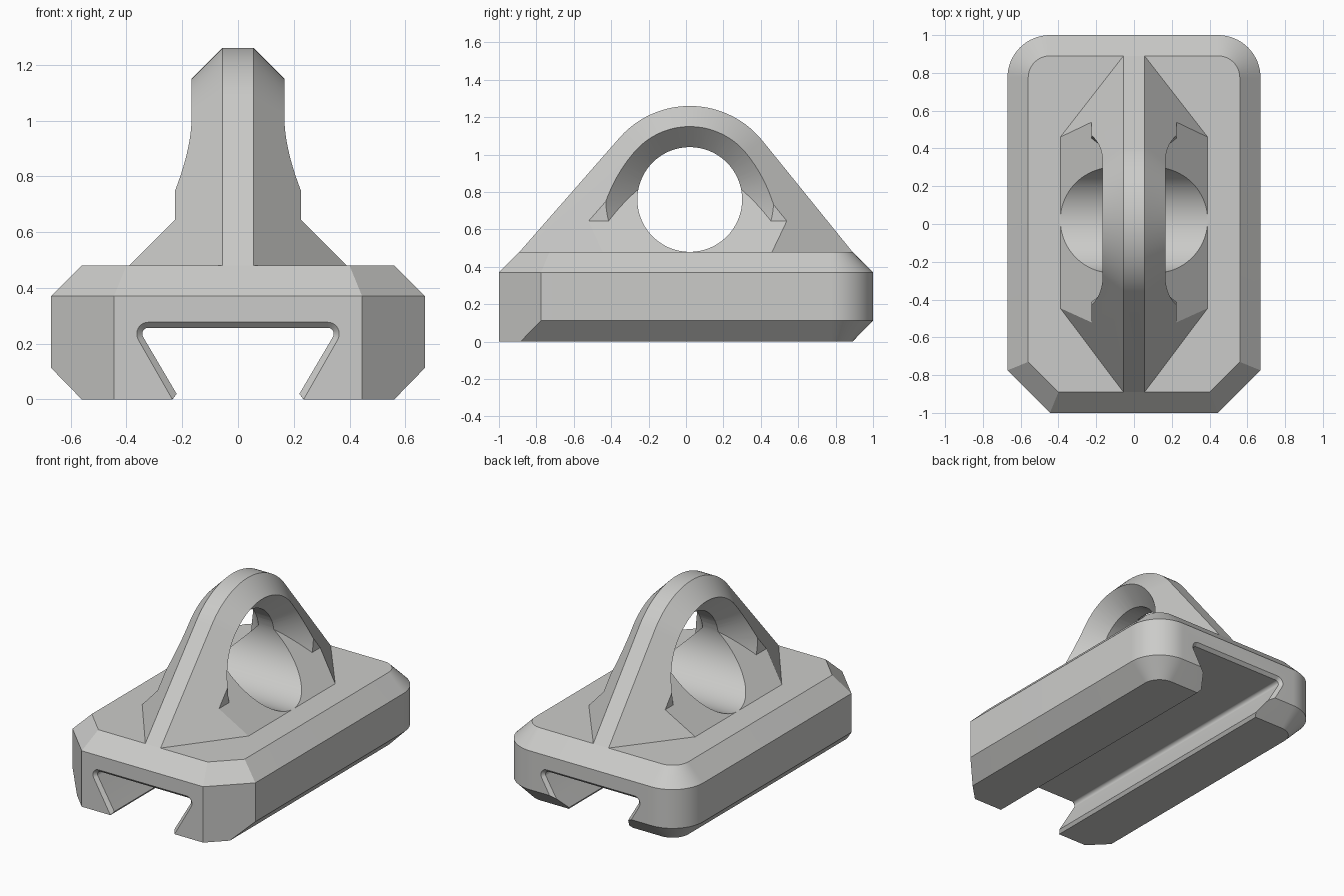
import bpy, bmesh, math

if "Cube" in bpy.data.objects:
    bpy.data.objects.remove(bpy.data.objects["Cube"])

grey = bpy.data.materials.new("light_grey")
grey.diffuse_color = (0.6, 0.6, 0.585, 1)
grey.use_nodes = True
grey.node_tree.nodes["Principled BSDF"].inputs["Base Color"].default_value = grey.diffuse_color


def loft(name, rings):
    """Closed solid through rings holding equal numbers of points."""
    bm = bmesh.new()
    vs = [[bm.verts.new(p) for p in r] for r in rings]
    n = len(rings[0])
    for a, b in zip(vs, vs[1:]):
        for i in range(n):
            j = (i + 1) % n
            bm.faces.new((a[i], a[j], b[j], b[i]))
    bm.faces.new(vs[0])
    bm.faces.new(vs[-1])
    bmesh.ops.recalc_face_normals(bm, faces=bm.faces)
    me = bpy.data.meshes.new(name)
    bm.to_mesh(me)
    bm.free()
    ob = bpy.data.objects.new(name, me)
    bpy.context.collection.objects.link(ob)
    me.materials.append(grey)
    return ob


def combine(ob, other, operation):
    """Apply a boolean and remove the operand."""
    bpy.context.view_layer.objects.active = ob
    mod = ob.modifiers.new("cut", 'BOOLEAN')
    mod.operation = operation
    mod.solver = 'EXACT'
    mod.object = other
    bpy.ops.object.modifier_apply(modifier=mod.name)
    bpy.data.objects.remove(other)


# Base: cut front corners, round back corners, bevelled top and bottom
def base_ring(z, front_a, front_b, radius):
    half = [front_a, front_b]
    for i in range(17):
        a = math.pi / 2 * i / 16
        half.append((0.445 + radius * math.cos(a), 0.775 + radius * math.sin(a)))
    pts = half + [(-x, y) for x, y in reversed(half)]
    return [(x, y, z) for x, y in pts]


base = loft("base", [
    base_ring(0.0, (0.445, -1), (0.56, -0.885), 0.115),
    base_ring(0.113, (0.445, -1), (0.67, -0.775), 0.225),
    base_ring(0.37, (0.445, -1), (0.67, -0.775), 0.225),
    base_ring(0.48, (0.4, -0.89), (0.56, -0.73), 0.115)])


# Dovetail slot with a small lead-in at both ends
def slot_ring(y, radius, lip):
    half = [(0.235, -0.05), (0.235, 0), lip]
    for i in range(13):
        a = math.radians(-30 + 10 * i)
        half.append((0.321 + radius * math.cos(a), 0.235 + radius * math.sin(a)))
    pts = half + [(-x, z) for x, z in reversed(half)]
    return [(x, y, z) for x, z in pts]


wide = (0.042, (0.2356, 0.001))
narrow = (0.022, (0.22, 0.02))
slot = loft("slot_cutter", [slot_ring(-1.05, *wide), slot_ring(-1, *wide),
                            slot_ring(-0.98, *narrow), slot_ring(0.98, *narrow),
                            slot_ring(1, *wide), slot_ring(1.05, *wide)])
combine(base, slot, 'DIFFERENCE')

# Loop: tangent outline around the eye, stepping inward as it widens
CY, CZ, R, FOOT, LOW = 0.02, 0.76, 0.5, 0.48, 0.455


def loop_ring(x, depth):
    pts = []
    ends = []
    for s in (-1, 1):
        run, rise = 0.89 + s * -CY, CZ - FOOT
        slope = math.atan2(rise, run) + math.asin(R / math.hypot(run, rise))
        y = s * (0.89 - depth / math.sin(slope) + (FOOT - LOW) / math.tan(slope))
        ends.append((y, slope))
    (yf, sf), (yb, sb) = ends
    a0, a1 = math.pi / 2 + sf, math.pi / 2 - sb
    pts.append((x, yf, LOW))
    for i in range(49):
        a = a0 + (a1 - a0) * i / 48
        r = R - depth
        pts.append((x, CY + r * math.cos(a), CZ + r * math.sin(a)))
    pts.append((x, yb, LOW))
    return pts


def loop_solid(name, depth):
    w = 0.056
    return loft(name, [loop_ring(-w - depth, depth), loop_ring(-w, 0),
                       loop_ring(w, 0), loop_ring(w + depth, depth)])


def disc(x, r, n=96):
    return [(x, CY + r * math.cos(2 * math.pi * (i + 0.5) / n),
             CZ + r * math.sin(2 * math.pi * (i + 0.5) / n)) for i in range(n)]


# Upper loop, flared on both sides of the eye
loop = loop_solid("loop", 0.169)
for s in (-1, 1):
    flare = loft("flare_cutter", [disc(s * 0.02, 0.244), disc(s * 0.4, 0.624)])
    combine(loop, flare, 'DIFFERENCE')

# Sloped foot under the loop
foot = loop_solid("loop_foot", 0.337)
roof = loft("roof_cutter", [[(-0.47, y, 0.4), (0.47, y, 0.4), (0, y, 0.87)]
                            for y in (-1.2, 1.2)])
combine(foot, roof, 'INTERSECT')
combine(loop, foot, 'UNION')

# Round eye through loop and foot
eye = loft("eye_cutter", [disc(-0.7, 0.28), disc(0.7, 0.28)])
combine(loop, eye, 'DIFFERENCE')

# Smooth curves, keep sharp edges
for ob in (base, loop):
    bpy.ops.object.select_all(action='DESELECT')
    ob.select_set(True)
    bpy.context.view_layer.objects.active = ob
    bpy.ops.object.shade_smooth_by_angle(angle=math.radians(25))
